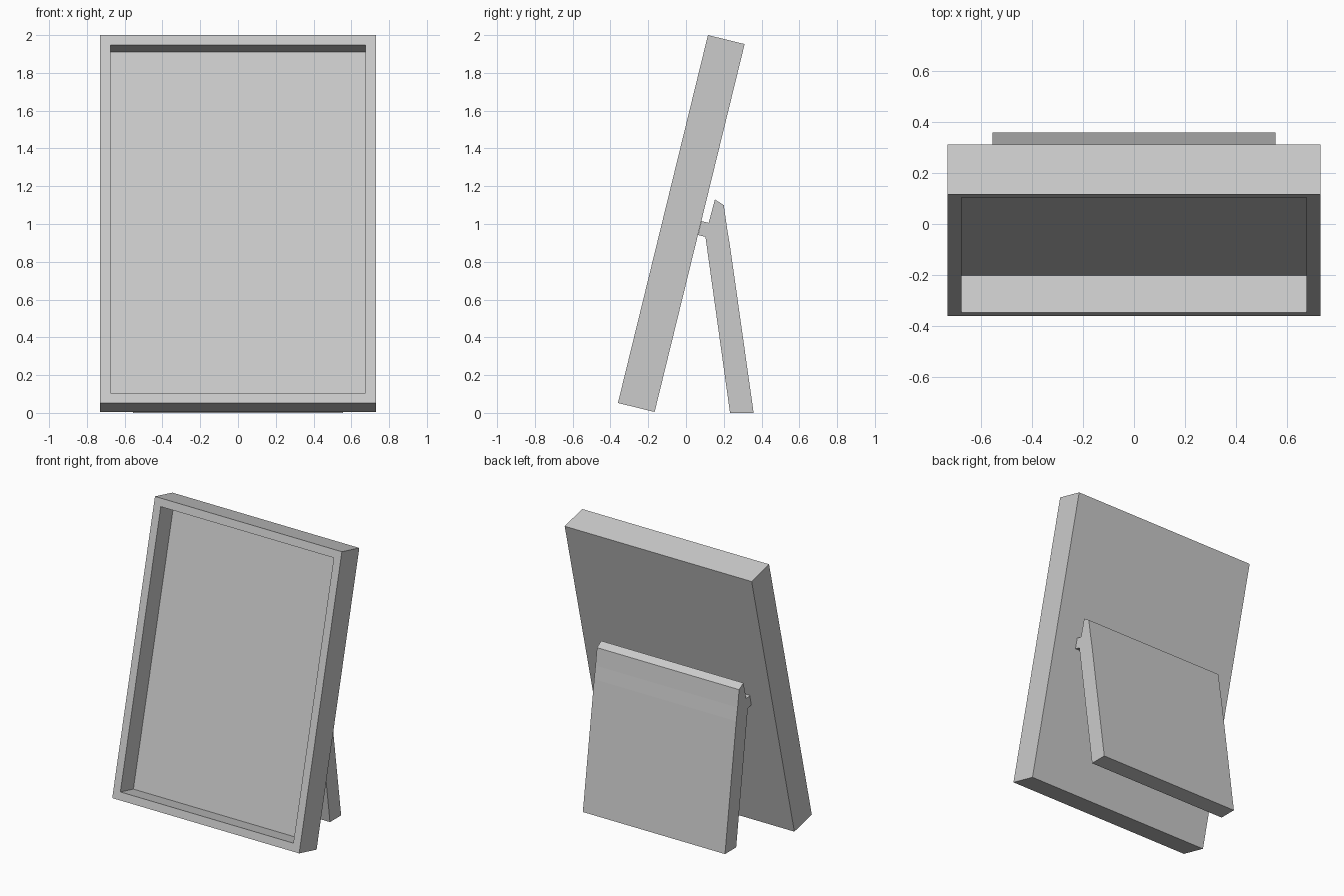
import bpy, bmesh, math
from mathutils import Matrix, Vector

if "Cube" in bpy.data.objects:
    bpy.data.objects.remove(bpy.data.objects["Cube"])


def add_object(name, bm):
    bmesh.ops.recalc_face_normals(bm, faces=bm.faces)
    mesh = bpy.data.meshes.new(name)
    bm.to_mesh(mesh)
    bm.free()
    obj = bpy.data.objects.new(name, mesh)
    bpy.context.collection.objects.link(obj)
    return obj


# Picture frame: a leaning slab with its front inset and sunk into a recess
bm = bmesh.new()
bmesh.ops.create_cube(bm, size=1)
bmesh.ops.scale(bm, vec=(1.46, 0.2, 2.005), verts=bm.verts)
bm.normal_update()
front = min(bm.faces, key=lambda f: f.calc_center_median().y)
bmesh.ops.inset_region(bm, faces=[front], thickness=0.077)
bottom = bmesh.ops.extrude_discrete_faces(bm, faces=[front])["faces"][0]
bmesh.ops.translate(bm, vec=(0, 0.15, 0), verts=bottom.verts)
frame = add_object("picture_frame", bm)
frame.matrix_world = (Matrix.Translation((0, -0.025, 1.0025))
                      @ Matrix.Rotation(math.radians(-13.75), 4, 'X'))

# Easel stand: side profile (y, z) with a hinge tongue, extruded across the width
profile = [(0.153, 1.13), (0.2, 1.1), (0.217, 0.98), (0.232, 0.89),
           (0.358, 0), (0.233, 0), (0.103, 0.932), (0.064, 0.942),
           (0.082, 1.015), (0.12, 1.006)]
bm = bmesh.new()
side = bm.faces.new([bm.verts.new((-0.555, y, z)) for y, z in profile])
extruded = bmesh.ops.extrude_face_region(bm, geom=[side])["geom"]
bmesh.ops.translate(bm, vec=Vector((1.11, 0, 0)),
                    verts=[v for v in extruded if isinstance(v, bmesh.types.BMVert)])
add_object("easel_stand", bm)
